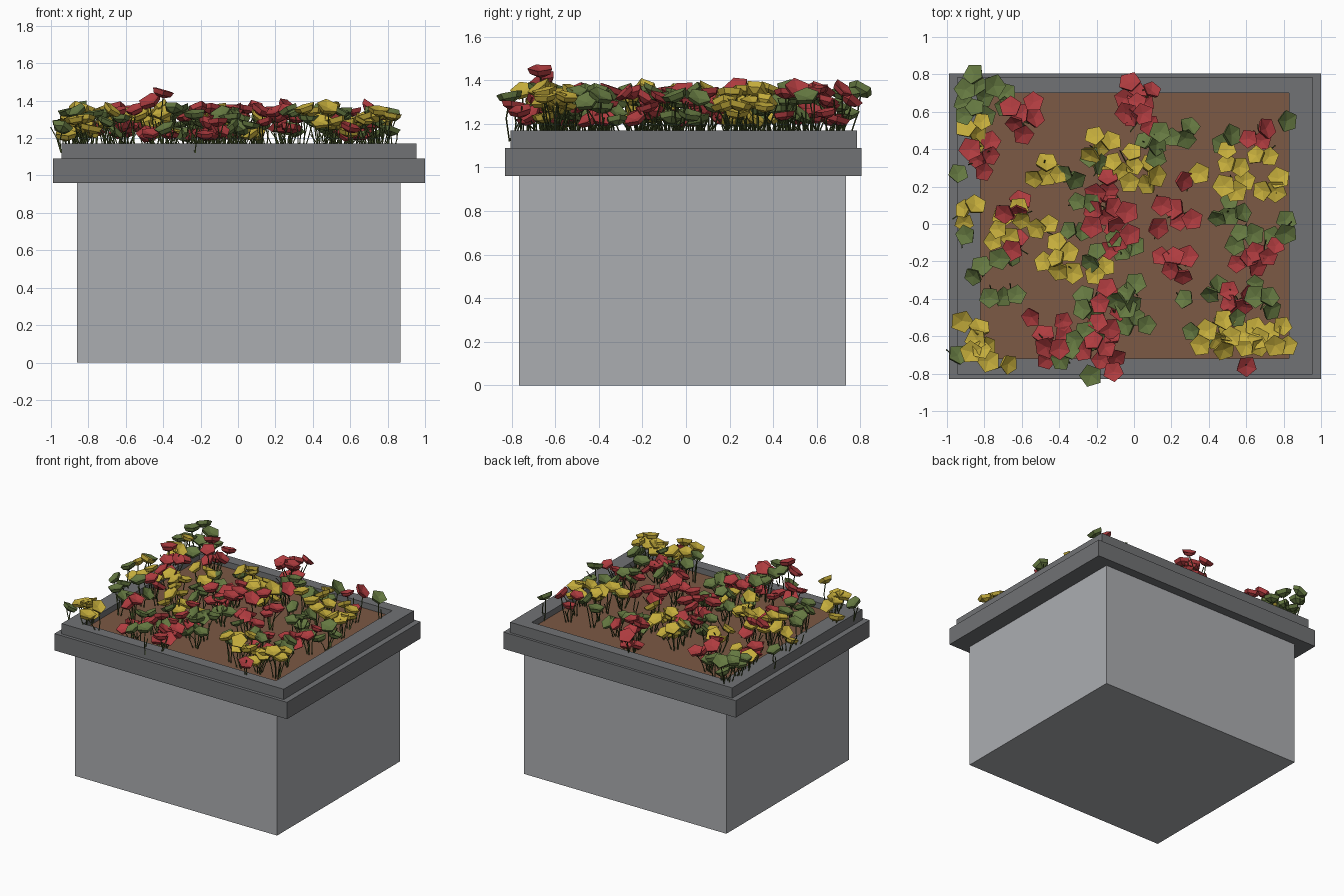
import bpy, bmesh, math, random
from mathutils import Vector, Matrix

if "Cube" in bpy.data.objects:
    bpy.data.objects.remove(bpy.data.objects["Cube"])

random.seed(4)


def mat(name, rgb):
    m = bpy.data.materials.new(name)
    m.diffuse_color = (*rgb, 1)
    m.use_nodes = True
    m.node_tree.nodes["Principled BSDF"].inputs["Base Color"].default_value = m.diffuse_color
    return m


STONE = mat("light grey stone", (0.41, 0.42, 0.44))
RIM = mat("dark grey rim", (0.165, 0.17, 0.177))
SOIL = mat("brown soil", (0.20, 0.10, 0.058))
RED = mat("red petals", (0.43, 0.045, 0.05))
YELLOW = mat("yellow petals", (0.56, 0.42, 0.045))
GREEN = mat("green leaves", (0.13, 0.19, 0.053))
STEM = mat("dark green stems", (0.07, 0.10, 0.025))


def finish(bm, name, *mats):
    me = bpy.data.meshes.new(name)
    bm.to_mesh(me)
    bm.free()
    for m in mats:
        me.materials.append(m)
    bpy.context.collection.objects.link(bpy.data.objects.new(name, me))


def loft(name, m, rings, closed):
    """Rectangular rings (x0, x1, y0, y1, z) joined in order; closed = hollow frame."""
    bm = bmesh.new()
    R = [[bm.verts.new(p) for p in ((a, c, z), (b, c, z), (b, d, z), (a, d, z))]
         for a, b, c, d, z in rings]
    for i in range(len(R) if closed else len(R) - 1):
        lo, hi = R[i], R[(i + 1) % len(R)]
        for k in range(4):
            j = (k + 1) % 4
            bm.faces.new((lo[k], lo[j], hi[j], hi[k]))
    if not closed:
        bm.faces.new(R[0][::-1])
        bm.faces.new(R[-1])
    bmesh.ops.recalc_face_normals(bm, faces=bm.faces)
    finish(bm, name, m)


# Planter box, stepped rim and soil
body = (-0.86, 0.87, -0.765, 0.735)
lower = (-0.99, 1.0, -0.83, 0.805)
upper = (-0.945, 0.955, -0.805, 0.785)
inner = (-0.82, 0.83, -0.72, 0.70)
loft("planter_box", STONE, [(*body, 0), (*body, 0.97)], False)
loft("stepped_rim", RIM, [(*inner, 0.96), (*lower, 0.96), (*lower, 1.09),
                          (*upper, 1.09), (*upper, 1.17), (*inner, 1.17)], True)
loft("soil", SOIL, [(*inner, 1.0), (*inner, 1.125)], False)


def head(bm, pos, r, tilt, az):
    """Five-sided cup: flared outside, shallow dish on top."""
    M = (Matrix.Translation(pos) @ Matrix.Rotation(az, 4, 'Z') @ Matrix.Rotation(tilt, 4, 'Y')
         @ Matrix.Rotation(random.uniform(0, 6.3), 4, 'Z'))

    def ring(rad, z):
        return [bm.verts.new(M @ Vector((rad * math.cos(k * math.tau / 5),
                                         rad * math.sin(k * math.tau / 5), z))) for k in range(5)]
    base, mid, lip = ring(r * 0.3, -r * 0.55), ring(r * 0.82, -r * 0.3), ring(r, r * 0.12)
    dish = bm.verts.new(M @ Vector((0, 0, -r * 0.1)))
    bm.faces.new(base[::-1])
    for k in range(5):
        j = (k + 1) % 5
        bm.faces.new((base[k], base[j], mid[j], mid[k]))
        bm.faces.new((mid[k], mid[j], lip[j], lip[k]))
        bm.faces.new((lip[k], lip[j], dish))


def stem(bm, a, b, w=0.004):
    """Thin three-sided stalk with a slight bend."""
    m = a.lerp(b, 0.5) + Vector((random.uniform(-.015, .015), random.uniform(-.015, .015), 0.01))
    rows = [[bm.verts.new(p + Vector((w * math.cos(k * 2.094), w * math.sin(k * 2.094), 0)))
             for k in range(3)] for p in (a, m, b)]
    for lo, hi in zip(rows, rows[1:]):
        for k in range(3):
            bm.faces.new((lo[k], lo[(k + 1) % 3], hi[(k + 1) % 3], hi[k]))


# Clumps of flowers: x, y, number of heads
red = [(-.6, .57, 6), (-.82, .36, 5), (0, .68, 6), (.03, .57, 4), (-.15, .2, 3), (-.15, .06, 7),
       (-.1, -.08, 4), (-.63, .08, 3), (-.62, -.1, 2), (.27, .23, 1), (.15, .1, 1), (.13, -.02, 1),
       (.26, .03, 3), (.22, -.2, 5), (.68, .47, 3), (.6, -.2, 3), (.72, -.15, 3), (.53, -.42, 5),
       (.6, -.76, 1), (-.13, -.42, 4), (-.2, -.55, 3), (-.18, -.66, 7), (-.45, -.65, 5),
       (-.55, -.5, 1), (-.11, -.79, 1), (-.38, -.52, 1)]
yellow = [(-.86, .48, 4), (-.9, .06, 3), (-.7, -.03, 4), (-.6, .07, 2), (-.48, .28, 4),
          (-.2, .42, 4), (-.05, .3, 6), (.1, .27, 3), (.35, .27, 1), (.52, .33, 3), (.55, .2, 3),
          (.75, .2, 3), (.7, .35, 2), (-.47, -.02, 2), (-.4, -.2, 6), (-.2, -.25, 2),
          (.45, -.6, 6), (.6, -.6, 5), (.75, -.6, 5), (-.92, -.52, 1), (-.82, -.62, 4),
          (-.67, -.75, 1), (-.8, -.72, 2)]
green = [(-.85, .72, 6), (-.86, .6, 3), (-.7, .65, 2), (-.95, .27, 1), (-.9, -.06, 1),
         (-.82, -.25, 2), (-.7, -.17, 2), (-.75, -.38, 2), (-.63, -.38, 1), (-.95, -.7, 1),
         (-.35, .27, 2), (-.2, .32, 2), (.1, .42, 4), (.27, .48, 3), (.48, .45, 2), (.83, .55, 1),
         (.5, .07, 4), (.57, -.07, 3), (.8, -.03, 3), (-.05, -.12, 3), (-.28, .13, 2),
         (-.2, -.17, 2), (-.02, -.38, 4), (0, -.52, 4), (-.25, -.45, 3), (-.27, -.6, 3),
         (.27, -.4, 1), (.45, -.35, 2), (.7, -.4, 3), (.33, -.57, 2), (.5, -.5, 2),
         (-.23, -.81, 1), (-.35, -.7, 2), (.65, -.32, 1), (-.3, -.05, 2)]

stems = bmesh.new()
for name, m, clumps in (("red_flowers", RED, red), ("yellow_flowers", YELLOW, yellow),
                        ("green_leaf_heads", GREEN, green)):
    bm = bmesh.new()
    for cx, cy, n in clumps:
        turn = random.uniform(0, 6.3)
        for i in range(n):
            a = turn + i * 2.4
            d = 0 if n == 1 else 0.045 * math.sqrt(i + 0.3)
            x = max(-.94, min(.82, cx + d * math.cos(a)))
            z = random.uniform(1.22, 1.37)
            if (cx, cy) == (-.45, -.65) and i < 2:
                z = 1.40 + 0.05 * i
            pos = Vector((x, cy + d * math.sin(a), z))
            head(bm, pos, random.uniform(.052, .066), random.uniform(.1, .8),
                 a + random.uniform(-.7, .7))
            # stalk from clump centre to head, plus a loose blade
            foot = Vector((cx + .3 * (pos.x - cx), cy + .3 * (pos.y - cy), 1.12))
            stem(stems, foot, pos - Vector((0, 0, .025)))
            if i % 2 == 0:
                stem(stems, foot, foot + Vector((random.uniform(-.07, .07),
                                                 random.uniform(-.07, .07), random.uniform(.1, .19))))
    bmesh.ops.recalc_face_normals(bm, faces=bm.faces)
    finish(bm, name, m)
finish(stems, "flower_stems", STEM)
